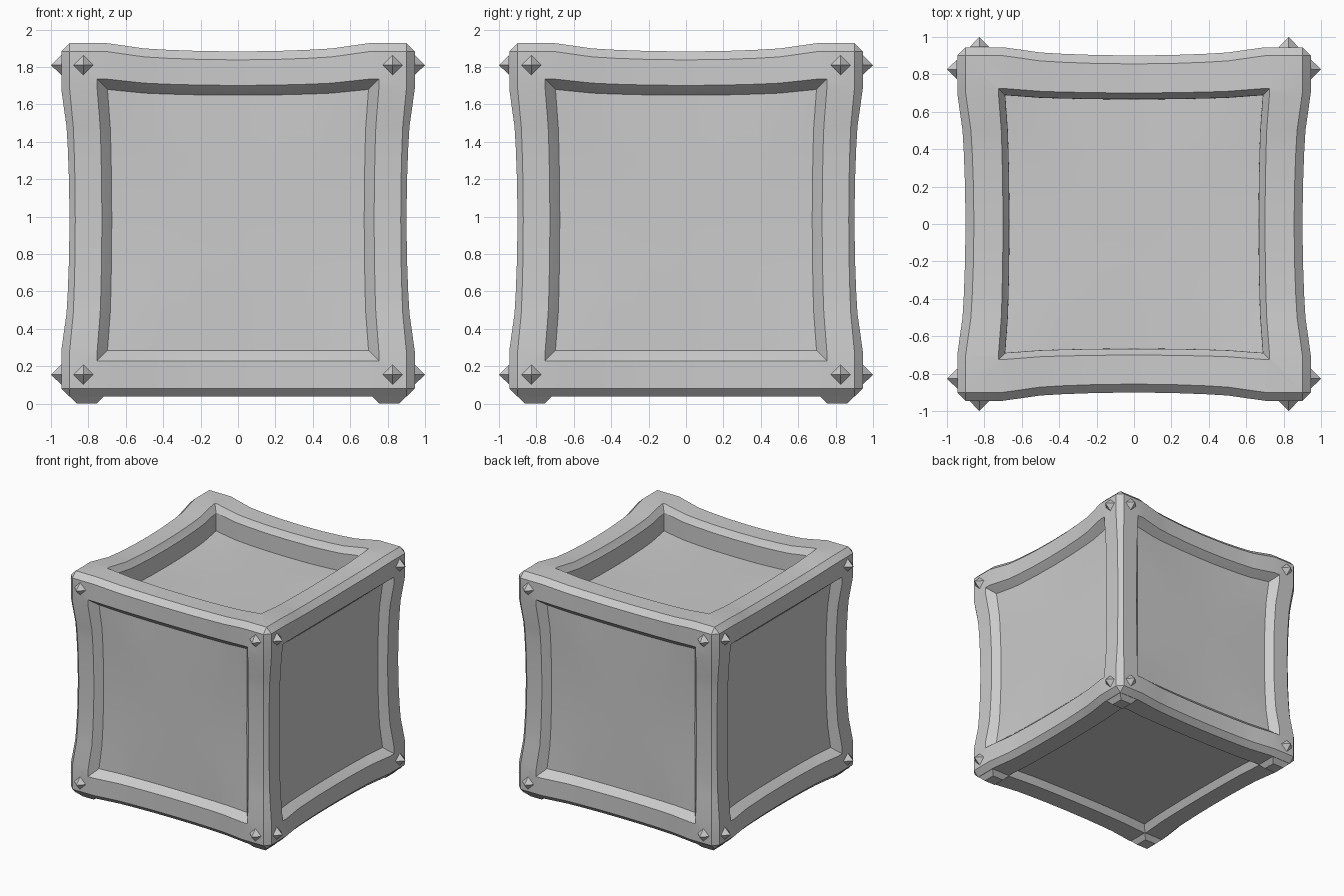
import bpy, bmesh
from math import pi
from mathutils import Vector, Matrix

if "Cube" in bpy.data.objects:
    bpy.data.objects.remove(bpy.data.objects["Cube"])

H = 0.945          # half size of the body
CZ = 0.982         # height of the body centre
BOW = [(0, 1), (.2, .95), (.38, .8), (.5, .64), (.7, 0), (2, 0)]


def bow(t):
    t = abs(t)
    for (a, fa), (b, fb) in zip(BOW, BOW[1:]):
        if t <= b:
            return fa + (fb - fa) * (t - a) / (b - a)
    return 0


def inset(bm, face, thickness, depth=0):
    bmesh.ops.inset_individual(bm, faces=[face], thickness=thickness,
                               depth=depth, use_even_offset=True)


def finish(bm, name, smooth=False):
    bmesh.ops.recalc_face_normals(bm, faces=bm.faces[:])
    me = bpy.data.meshes.new(name)
    bm.to_mesh(me)
    bm.free()
    ob = bpy.data.objects.new(name, me)
    bpy.context.collection.objects.link(ob)
    if smooth:
        bpy.ops.object.select_all(action='DESELECT')
        ob.select_set(True)
        bpy.context.view_layer.objects.active = ob
        bpy.ops.object.shade_smooth_by_angle(angle=pi / 9)
    return ob


# Crate body: chamfered cube with a bevelled recess in every face
bm = bmesh.new()
bmesh.ops.create_cube(bm, size=2 * H)
bmesh.ops.bevel(bm, geom=bm.edges[:], offset=.045, segments=1,
                profile=.5, affect='EDGES')
bm.normal_update()
for f in [f for f in bm.faces if f.calc_area() > 1]:
    top = f.normal.z > .9
    flat = abs(f.normal.z) > .9
    inset(bm, f, .175 if flat else .147)
    inset(bm, f, .035 if flat else .055, -.055 if flat else -.07)
    if top:    # the lid panel sits deeper, below a straight wall
        inset(bm, f, .001, -.155)

# Cut loops across each axis, then bow the beams and panels inward
for axis in range(3):
    n = Vector((0, 0, 0))
    n[axis] = 1
    for t in (0, .2, .38, .5, .7):
        for s in ((1, -1) if t else (1,)):
            bmesh.ops.bisect_plane(bm, geom=bm.verts[:] + bm.edges[:] + bm.faces[:],
                                   dist=1e-5, plane_co=n * t * s, plane_no=n)
for v in bm.verts:
    p = v.co.copy()
    for i in range(3):
        if i == 2 and p.z < 0:
            continue           # the underside stays straight
        b = max(bow(p[(i + 1) % 3]), bow(p[(i + 2) % 3]))
        amp = (.04 if i == 2 else .03) * abs(p[i]) / .9
        if abs(p[i]) > .92 or (abs(p[i]) > .85 and abs(p.z) > .89):
            amp = .044
        v.co[i] -= (1 if p[i] > 0 else -1) * amp * b
    v.co.z += CZ
finish(bm, "crate_body", True)

# Tapered corner feet
bm = bmesh.new()
for sx in (-1, 1):
    for sy in (-1, 1):
        m = Matrix.Translation((sx * .8085, sy * .8085, .02)) @ Matrix.Rotation(pi / 4, 4, 'Z')
        bmesh.ops.create_cone(bm, cap_ends=True, segments=4, radius1=.053 * 2 ** .5,
                              radius2=.0915 * 2 ** .5, depth=.04, matrix=m)
finish(bm, "corner_feet")

# Pyramid studs in the corners of the four sides
bm = bmesh.new()
for k in range(4):
    for sx in (-1, 1):
        for z in (.155, 1.81):
            m = (Matrix.Rotation(k * pi / 2, 4, 'Z')
                 @ Matrix.Translation((sx * .827, -.9725, z))
                 @ Matrix.Rotation(pi / 2, 4, 'X'))
            bmesh.ops.create_cone(bm, cap_ends=True, segments=4, radius1=.053,
                                  radius2=0, depth=.055, matrix=m)
finish(bm, "corner_studs")
